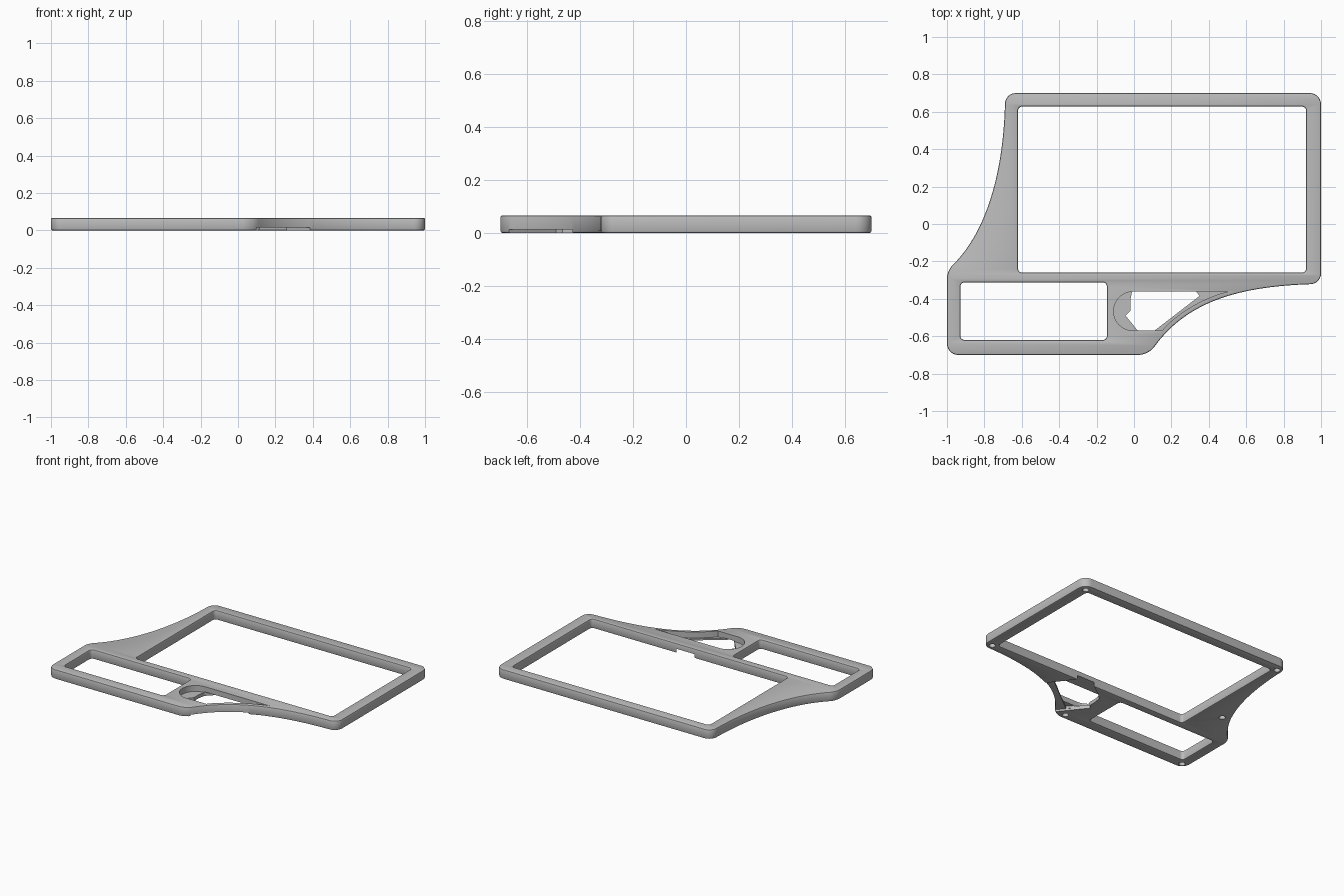
import bpy, bmesh, math
from mathutils import Vector
from mathutils.geometry import interpolate_bezier

if "Cube" in bpy.data.objects:
    bpy.data.objects.remove(bpy.data.objects["Cube"])

HEIGHT, EDGE = 0.067, 0.008

grey = bpy.data.materials.new("mid grey")
grey.use_nodes = True
COLOUR = (0.5, 0.5, 0.5, 1)
grey.diffuse_color = COLOUR
grey.node_tree.nodes["Principled BSDF"].inputs["Base Color"].default_value = COLOUR


def sweep(points, count):
    return interpolate_bezier(*[Vector((x, y, 0)) for x, y in points], count)


def rounded(corners):
    """Closed outline from (position, radius) corners; zero radius keeps the point."""
    out = []
    for i, (p, r) in enumerate(corners):
        if not r:
            out.append(p)
            continue
        a = (corners[i - 1][0] - p).normalized() * r
        b = (corners[(i + 1) % len(corners)][0] - p).normalized() * r
        out += interpolate_bezier(p + a, p + a * 0.45, p + b * 0.45, p + b, 8)
    return out


def window(x0, x1, y0, y1):
    return rounded([(Vector((x, y, 0)), 0.022)
                    for x, y in ((x0, y0), (x1, y0), (x1, y1), (x0, y1))])


def corner(x, y, r=0.06):
    return (Vector((x, y, 0)), r)


# Outline with a concave sweep on each side
front_sweep = sweep([(0.11, -0.655), (0.28, -0.42), (0.55, -0.335), (0.94, -0.322)], 32)
side_sweep = sweep([(-0.69, 0.64), (-0.70, 0.25), (-0.80, -0.05), (-0.965, -0.215)], 32)
outline = rounded(
    [corner(-1, -0.7), corner(0.075, -0.7, 0.05)]
    + [(p, 0) for p in front_sweep]
    + [corner(1, -0.322, 0.058), corner(1, 0.7), corner(-0.69, 0.7, 0.058)]
    + [(p, 0) for p in side_sweep]
    + [corner(-1, -0.25, 0.04)])

# Frame plate: filled outline with two windows and softened edges
curve = bpy.data.curves.new("frame_outline", "CURVE")
curve.dimensions = "2D"
curve.fill_mode = "BOTH"
curve.extrude = HEIGHT / 2 - EDGE
curve.bevel_depth = EDGE
curve.bevel_resolution = 1
curve.offset = -EDGE
for loop in (outline, window(-0.62, 0.92, -0.26, 0.628), window(-0.928, -0.145, -0.62, -0.312)):
    spline = curve.splines.new("POLY")
    spline.points.add(len(loop) - 1)
    for pt, p in zip(spline.points, loop):
        pt.co = (p.x, p.y, 0, 1)
    spline.use_cyclic_u = True
source = bpy.data.objects.new("frame_outline", curve)
bpy.context.collection.objects.link(source)
bpy.context.view_layer.update()
mesh = bpy.data.meshes.new_from_object(source.evaluated_get(bpy.context.evaluated_depsgraph_get()))
bpy.data.objects.remove(source)
bm = bmesh.new()
bm.from_mesh(mesh)
bmesh.ops.remove_doubles(bm, verts=bm.verts, dist=0.0002)
bmesh.ops.translate(bm, verts=bm.verts, vec=(0, 0, HEIGHT / 2))
bmesh.ops.recalc_face_normals(bm, faces=bm.faces)
bm.to_mesh(mesh)
bm.free()
mesh.materials.clear()
mesh.materials.append(grey)
frame = bpy.data.objects.new("frame", mesh)
bpy.context.collection.objects.link(frame)


def cut(name, points, z0, z1):
    """Subtract a vertical prism from the frame."""
    bm = bmesh.new()
    face = bm.faces.new([bm.verts.new((p[0], p[1], z0)) for p in points])
    new = bmesh.ops.extrude_face_region(bm, geom=[face])["geom"]
    bmesh.ops.translate(bm, verts=[v for v in new if isinstance(v, bmesh.types.BMVert)],
                        vec=(0, 0, z1 - z0))
    bmesh.ops.recalc_face_normals(bm, faces=bm.faces)
    data = bpy.data.meshes.new(name)
    bm.to_mesh(data)
    bm.free()
    data.materials.append(grey)
    tool = bpy.data.objects.new(name, data)
    bpy.context.collection.objects.link(tool)
    mod = frame.modifiers.new(name, "BOOLEAN")
    mod.operation, mod.solver, mod.object = "DIFFERENCE", "EXACT", tool
    bpy.context.view_layer.objects.active = frame
    bpy.ops.object.modifier_apply(modifier=name)
    bpy.data.objects.remove(tool)


def ring(x, y, r, start=0, turn=2 * math.pi, n=20):
    return [(x + r * math.cos(start + turn * i / n), y + r * math.sin(start + turn * i / n))
            for i in range(n)]


# Top scoop: round left end, thin wall left along the front sweep
wall = []
for a, b in zip(front_sweep, front_sweep[1:]):
    d = (b - a).normalized() * 0.025
    p = (a + b) / 2 + Vector((-d.y, d.x, 0))
    if -0.56 < p.y < -0.368:
        wall.append((p.x, p.y))
scoop = ring(-0.005, -0.466, 0.104, math.pi / 2, math.pi, 24)
cut("scoop", scoop + [(-0.005, -0.57), (0.15, -0.57)] + wall + [(0.5, -0.362)], 0.025, 0.1)

# Slanted pocket beneath, opening into the scoop and nicking the large window
cut("pocket", [(0.11, -0.57), (0.35, -0.385), (0.25, -0.252), (0.2, -0.25), (0.13, -0.25),
               (0.03, -0.32), (-0.01, -0.36), (-0.02, -0.41), (-0.02, -0.465),
               (-0.045, -0.49), (0.02, -0.57), (0.057, -0.612)], -0.1, 0.03)

# Shallow slot from the pocket out through the front sweep
cut("slot", [(0.02, -0.572), (0.12, -0.695), (0.42, -0.47), (0.34, -0.373)], -0.1, 0.014)

# Blind round sockets in the underside
for i, (x, y) in enumerate([(0.95, 0.65), (0.95, -0.28), (-0.65, 0.65),
                            (-0.77, -0.04), (0.02, -0.66), (-0.955, -0.66)]):
    cut("socket_%d" % i, ring(x, y, 0.021), -0.1, 0.04)

bpy.ops.object.select_all(action="DESELECT")
frame.select_set(True)
bpy.context.view_layer.objects.active = frame
bpy.ops.object.shade_smooth_by_angle(angle=math.radians(30))
